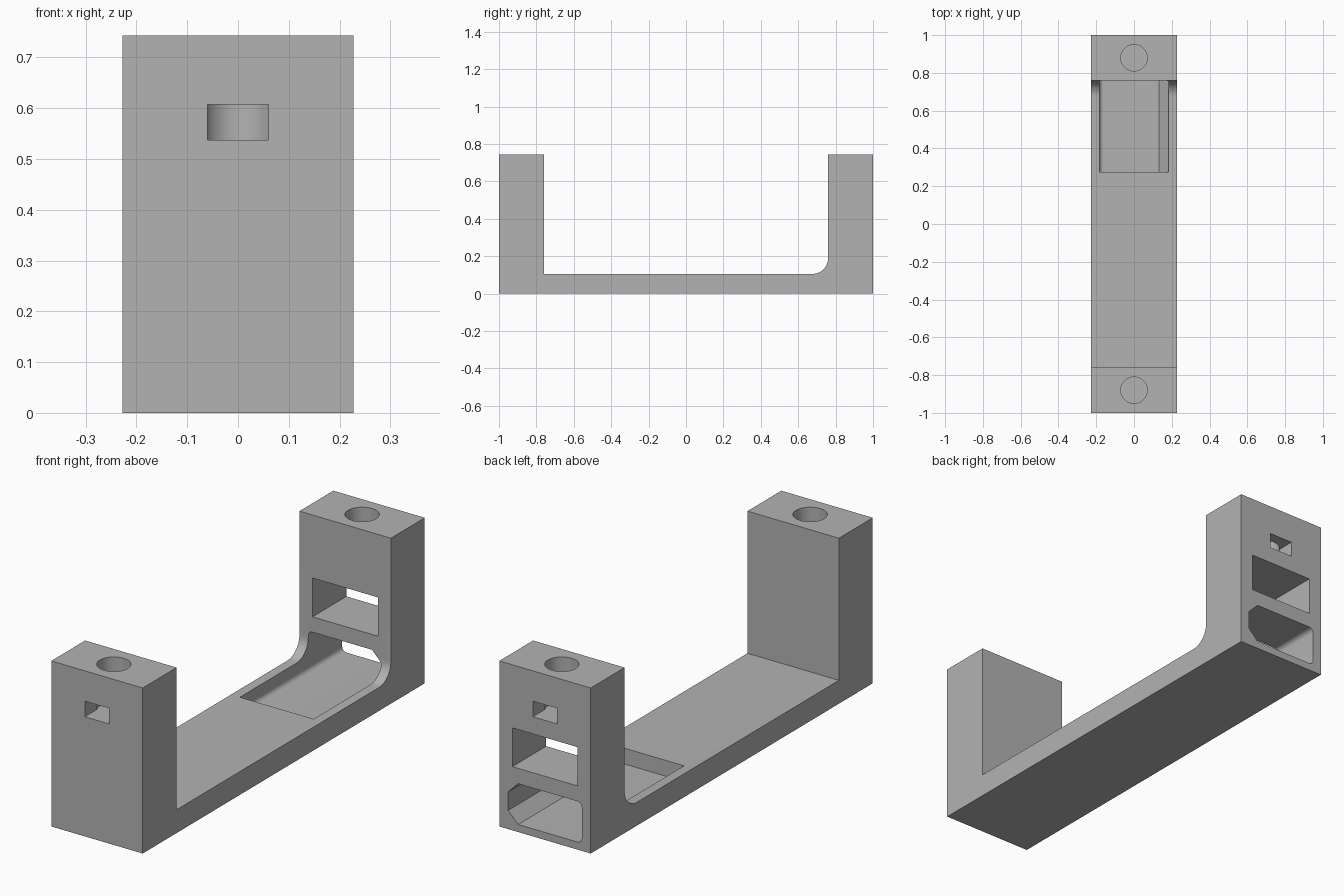
import bpy, bmesh
from math import cos, sin, pi
from mathutils import Vector

cube = bpy.data.objects.get("Cube")
if cube:
    bpy.data.objects.remove(cube, do_unlink=True)

HALF_W, HEIGHT, BASE = 0.227, 0.743, 0.105
INNER = 0.76            # inner face of each post
SLOT_LOW, SLOT_TOP = 0.537, 0.607

grey = bpy.data.materials.new("plain grey")
grey.use_nodes = True
colour = (0.45, 0.45, 0.45, 1)
grey.diffuse_color = colour
grey.node_tree.nodes["Principled BSDF"].inputs["Base Color"].default_value = colour


def arc(cx, cy, r, start, end, steps=12):
    angles = [start + (end - start) * i / steps for i in range(steps + 1)]
    return [(cx + r * cos(a), cy + r * sin(a)) for a in angles]


def prism(name, points, direction):
    """Extrude a closed outline of 3D points along a direction."""
    bm = bmesh.new()
    face = bm.faces.new([bm.verts.new(p) for p in points])
    new = bmesh.ops.extrude_face_region(bm, geom=[face])["geom"]
    verts = [v for v in new if isinstance(v, bmesh.types.BMVert)]
    bmesh.ops.translate(bm, verts=verts, vec=Vector(direction))
    bmesh.ops.recalc_face_normals(bm, faces=bm.faces)
    mesh = bpy.data.meshes.new(name)
    bm.to_mesh(mesh)
    bm.free()
    mesh.materials.append(grey)
    obj = bpy.data.objects.new(name, mesh)
    bpy.context.collection.objects.link(obj)
    return obj


def box(name, x, y, z):
    outline = [(x[0], y[0], z[0]), (x[1], y[0], z[0]), (x[1], y[1], z[0]), (x[0], y[1], z[0])]
    return prism(name, outline, (0, 0, z[1] - z[0]))


# U-shaped body, with a rounded inner corner at the back post
r = 0.085
side = [(-1, 0), (1, 0), (1, HEIGHT), (INNER, HEIGHT)]
side += arc(INNER - r, BASE + r, r, 0, -pi / 2)
side += [(-INNER, BASE), (-INNER, HEIGHT), (-1, HEIGHT)]
body = prism("bracket_body", [(-HALF_W, y, z) for y, z in side], (2 * HALF_W, 0, 0))

cutters = []
# Blind screw hole and nut slot in each post
for s, end in ((-1, "front"), (1, "back")):
    circle = arc(0, s * 0.88, 0.07, 0, 2 * pi, 48)[:-1]
    cutters.append(prism(end + "_hole_cutter", [(x, y, SLOT_LOW) for x, y in circle], (0, 0, 0.3)))
    cutters.append(box(end + "_slot_cutter", (-0.06, 0.06), sorted((s * 0.88, s * 1.1)),
                       (SLOT_LOW, SLOT_TOP)))

# Rectangular window through the back post
cutters.append(box("window_cutter", (-0.162, 0.162), (0.7, 1.1), (0.286, 0.46)))

# Long pocket: chamfered on the left, small rounded corners on the right
w, low, top, c, f = 0.183, 0.034, 0.217, 0.05, 0.022
opening = [(w - c, low), (w, low + c), (w, top - c), (w - c, top)]
opening += arc(-w + f, top - f, f, pi / 2, pi, 6)
opening += arc(-w + f, low + f, f, pi, 1.5 * pi, 6)
cutters.append(prism("pocket_cutter", [(x, 0.275, z) for x, z in opening], (0, 0.9, 0)))

# Cut every opening, then discard the cutters
bpy.context.view_layer.objects.active = body
body.select_set(True)
for cutter in cutters:
    cutter.hide_render = True
    mod = body.modifiers.new(cutter.name, "BOOLEAN")
    mod.operation, mod.solver, mod.object = "DIFFERENCE", "EXACT", cutter
    bpy.ops.object.modifier_apply(modifier=mod.name)
    bpy.data.objects.remove(cutter, do_unlink=True)

bpy.ops.object.shade_smooth_by_angle(angle=pi / 6)
